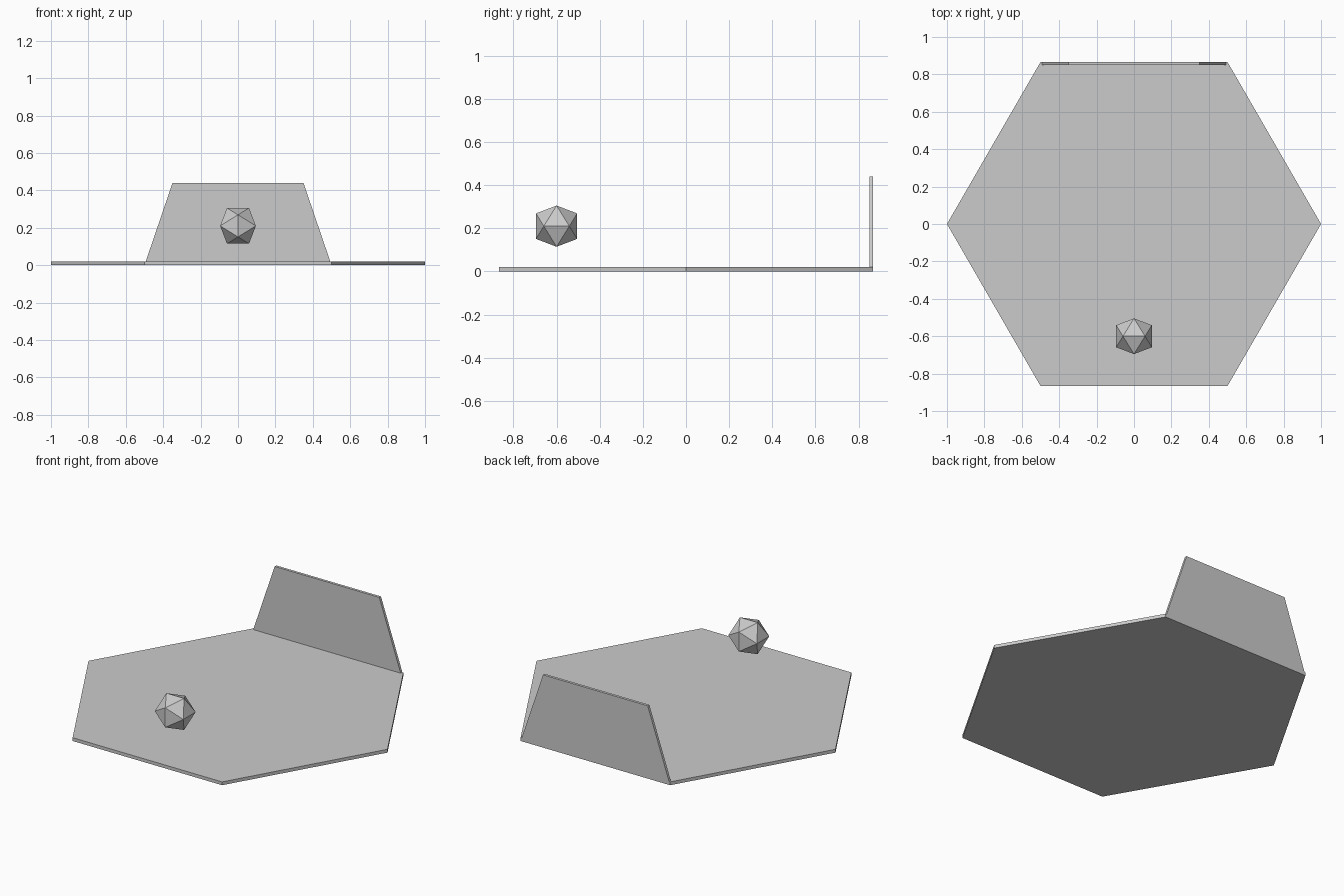
import bpy, bmesh
from math import sqrt, cos, sin, pi

if "Cube" in bpy.data.objects:
    bpy.data.objects.remove(bpy.data.objects["Cube"])


def prism(name, base, offset):
    """Extrude a flat outline along an offset into a closed solid."""
    bm = bmesh.new()
    face = bm.faces.new([bm.verts.new(p) for p in base])
    ext = bmesh.ops.extrude_face_region(bm, geom=[face], use_keep_orig=True)
    verts = [g for g in ext["geom"] if isinstance(g, bmesh.types.BMVert)]
    bmesh.ops.translate(bm, verts=verts, vec=offset)
    return finish(name, bm)


def finish(name, bm):
    bmesh.ops.recalc_face_normals(bm, faces=bm.faces)
    mesh = bpy.data.meshes.new(name)
    bm.to_mesh(mesh)
    bm.free()
    obj = bpy.data.objects.new(name, mesh)
    bpy.context.collection.objects.link(obj)
    return obj


# Hexagonal floor plate
hexagon = [(cos(i * pi / 3), sin(i * pi / 3), 0) for i in range(6)]
prism("floor_plate", hexagon, (0, 0, 0.02))

# Tapered back wall, flush with the rear edge of the plate
y = sqrt(3) / 2
wall = [(-0.5, y, 0), (0.5, y, 0), (0.35, y, 0.44), (-0.35, y, 0.44)]
prism("back_wall", wall, (0, -0.016, 0))

# Floating icosahedron: hull of three perpendicular golden rectangles
a = 0.059
b = a * (1 + sqrt(5)) / 2
bm = bmesh.new()
for s in (-a, a):
    for t in (-b, b):
        for p in ((s, 0, t), (t, s, 0), (0, t, s)):
            bm.verts.new(p)
bmesh.ops.convex_hull(bm, input=bm.verts)
ball = finish("floating_icosahedron", bm)
ball.location = (0, -0.6, 0.21)
